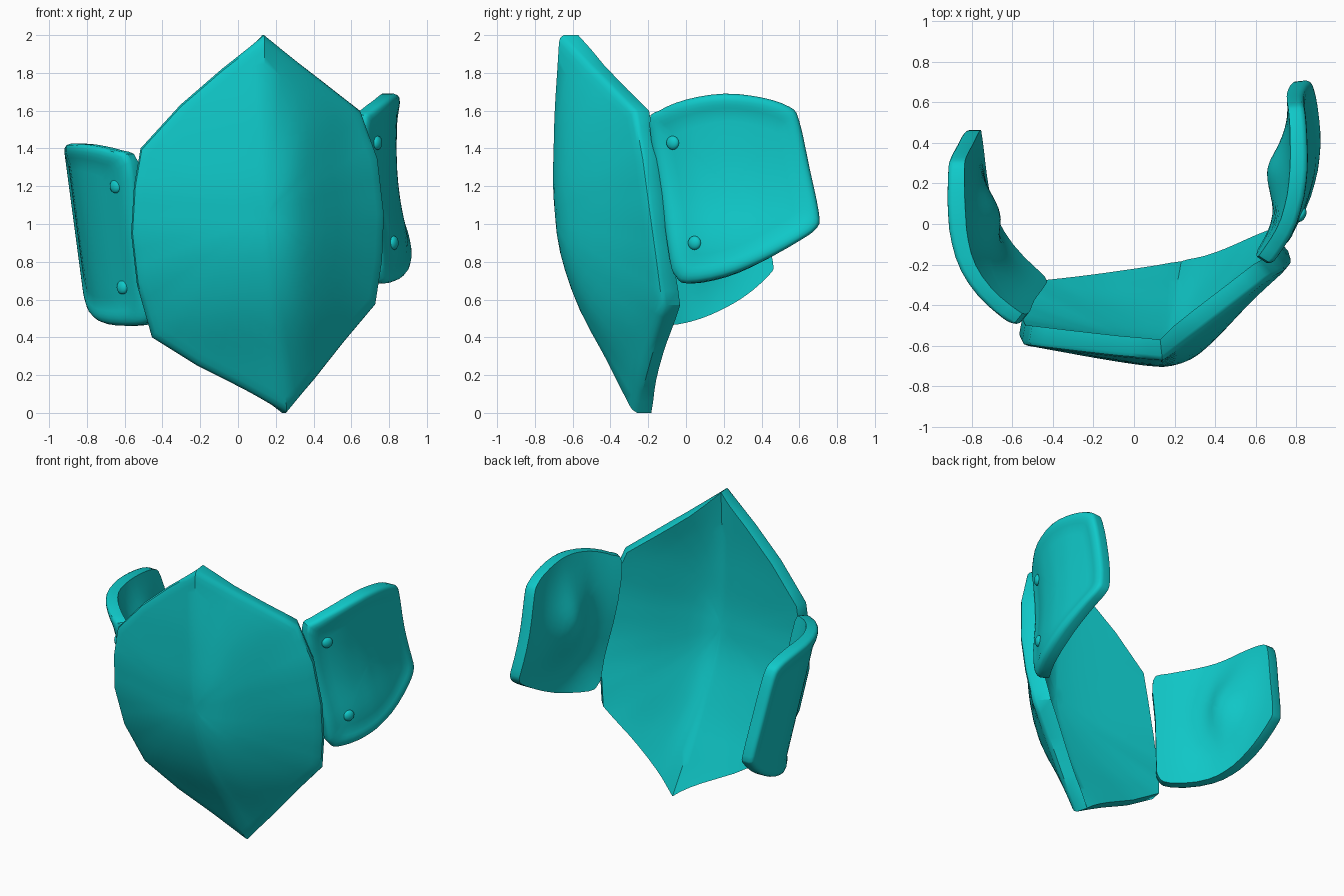
import bpy, bmesh, math
from mathutils import Vector

if "Cube" in bpy.data.objects:
    bpy.data.objects.remove(bpy.data.objects["Cube"])

teal = bpy.data.materials.new("teal")
teal.diffuse_color = (0.005, 0.59, 0.59, 1)
teal.use_nodes = True
teal.node_tree.nodes["Principled BSDF"].inputs["Base Color"].default_value = teal.diffuse_color


def lin(pts, v):
    """Piecewise linear profile, extended past both ends."""
    i = 0
    while i < len(pts) - 2 and v > pts[i + 1][0]:
        i += 1
    (a, p), (b, q) = pts[i], pts[i + 1]
    return p + (q - p) * (v - a) / (b - a)


def smooth(pts, v, w=0.05):
    return sum(lin(pts, v + d * w) for d in (-1, -0.5, 0, 0.5, 1)) / 5


def normal(surf, a, b, outward):
    """Surface normal, kept level and pointing outward."""
    e = 0.06
    n = (surf(a + e, b) - surf(a - e, b)).cross(surf(a, b + e) - surf(a, b - e))
    n.z = 0
    n.normalize()
    return n if n.dot(outward) > 0 else -n


def finish(obj):
    obj.data.materials.append(teal)
    bpy.ops.object.select_all(action='DESELECT')
    obj.select_set(True)
    bpy.context.view_layer.objects.active = obj
    bpy.ops.object.shade_smooth_by_angle(angle=math.radians(38))


def subdivide(outline, rounded):
    """Three points per outline edge, straight or on a rounded curve."""
    n = len(outline)
    loop = []
    for i in range(n):
        o, p, q, r = (Vector(outline[(i + k) % n]) for k in (-1, 0, 1, 2))
        for t in (0, 1 / 3, 2 / 3):
            c = p.lerp(q, t)
            if rounded:
                c = 0.5 * (2 * p + (q - o) * t + (2 * o - 5 * p + 4 * q - r) * t ** 2
                           + (3 * p - o - 3 * q + r) * t ** 3)
            loop.append(c)
    return loop


def shell(name, outline, centre, surf, outward, thick, lift, rounded):
    """Curved plate: rings from the front centre, round the rim, to the back centre.
    A third outline value fixes the rim's y, blended in towards the edge."""
    loop = subdivide(outline, rounded)
    c = Vector(centre)
    steps = (0.1, 0.2, 0.3, 0.4, 0.5, 0.6, 0.7, 0.78, 0.84, 0.88, 0.92, 0.96)
    rings = [(t, 0) for t in steps] + [(0.985, 0.05), (1, 0.22), (1, 1)]
    rings += [(t, 1) for t in reversed(steps)]

    def place(rim, t, depth):
        p = c.lerp(rim.xy, t)
        nv = normal(surf, p.x, p.y, outward)
        d = depth * thick(p.x, p.y)
        pos = surf(p.x, p.y) - nv * (d - (1 - depth) * lift(t))
        if len(rim) == 3:
            pos.y += (rim.z - surf(rim.x, rim.y).y) * t ** 3
        return pos

    bm = bmesh.new()
    first = bm.verts.new(place(loop[0], 0, 0))
    grid = [[bm.verts.new(place(p, t, d)) for p in loop] for t, d in rings]
    last = bm.verts.new(place(loop[0], 0, 1))
    m = len(loop)
    for i in range(m):
        j = (i + 1) % m
        bm.faces.new((first, grid[0][i], grid[0][j]))
        bm.faces.new((last, grid[-1][j], grid[-1][i]))
        for r, s in zip(grid, grid[1:]):
            bm.faces.new((r[i], s[i], s[j], r[j]))
    bmesh.ops.recalc_face_normals(bm, faces=bm.faces)
    mesh = bpy.data.meshes.new(name)
    bm.to_mesh(mesh)
    bm.free()
    obj = bpy.data.objects.new(name, mesh)
    bpy.context.collection.objects.link(obj)
    finish(obj)


def rivet(name, surf, a, b, outward):
    """Low dome lying on a side plate."""
    nv = normal(surf, a, b, outward)
    bpy.ops.mesh.primitive_uv_sphere_add(segments=16, ring_count=10, radius=0.037,
                                         location=surf(a, b))
    obj = bpy.context.object
    obj.name = name
    obj.scale.z = 0.6
    obj.rotation_euler = nv.to_track_quat('Z', 'Y').to_euler()
    finish(obj)


# Front plate: vertical crest plus a lopsided sideways fall-off, with a straight-edged rim
crest = [(0, -0.28), (0.2, -0.385), (0.33, -0.45), (0.5, -0.55), (0.7, -0.63), (0.9, -0.685),
         (1.2, -0.71), (1.6, -0.70), (2, -0.67)]
fall = [(-0.72, 0.115), (-0.3, 0.035), (-0.06, 0), (0.06, 0), (0.2, 0.10), (0.33, 0.26),
        (0.5, 0.42), (0.58, 0.49)]


def front_surf(x, z):
    return Vector((x, smooth(crest, z, 0.08) + smooth(fall, x - 0.22 + 0.035 * z, 0.1), z))


# x, z, y of the rim
front_outline = [(0.14, 2, -0.67), (-0.09, 1.82, -0.65), (-0.31, 1.63, -0.625),
                 (-0.52, 1.40, -0.60), (-0.555, 1.2, -0.595), (-0.57, 0.95, -0.565),
                 (-0.54, 0.68, -0.50), (-0.46, 0.40, -0.385), (-0.22, 0.25, -0.35),
                 (0.02, 0.13, -0.315), (0.26, 0, -0.28), (0.42, 0.18, -0.23),
                 (0.58, 0.38, -0.175), (0.74, 0.57, -0.12), (0.775, 0.8, -0.15),
                 (0.785, 1.05, -0.185), (0.75, 1.35, -0.225), (0.66, 1.6, -0.27),
                 (0.45, 1.765, -0.43)]
shell("front_plate", front_outline, (0.15, 1.05), front_surf, Vector((0, -1, 0)),
      lambda a, b: 0.1 + 0.02 * math.exp(-((b - 0.6) / 0.25) ** 2), lambda t: 0, False)

# Side plates: bent round the back, leaning, with a raised rim and an inner pad
right_bend = [(-0.2, 0.67), (-0.1, 0.735), (0, 0.785), (0.15, 0.825), (0.3, 0.84),
              (0.5, 0.835), (0.7, 0.815)]
right_lean = [(0.68, 0.065), (0.8, 0.075), (0.95, 0.06), (1.08, 0.025), (1.3, 0),
              (1.55, 0), (1.7, 0.01)]
left_bend = [(-0.5, -0.60), (-0.43, -0.69), (-0.32, -0.79), (-0.2, -0.86), (-0.05, -0.90),
             (0.1, -0.91), (0.33, -0.91)]


def right_surf(y, z):
    x = smooth(right_bend, y - 0.133 * (1.6 - z), 0.04) + smooth(right_lean, z, 0.08)
    return Vector((x, y, z))


def left_surf(y, z):
    s = (1.4 - z) / 0.9
    return Vector((smooth(left_bend, y - 0.18 * s, 0.04) + 0.12 * s, y, z))


right_outline = [(-0.2, 1.53), (-0.15, 1.6), (0, 1.66), (0.2, 1.69), (0.4, 1.67), (0.55, 1.62),
                 (0.6, 1.55), (0.655, 1.3), (0.705, 1.06), (0.695, 0.98), (0.6, 0.91),
                 (0.4, 0.80), (0.2, 0.72), (0, 0.685), (-0.06, 0.72), (-0.09, 0.8), (-0.14, 1.15)]
left_outline = [(-0.5, 1.33), (-0.45, 1.39), (-0.3, 1.42), (-0.1, 1.425), (0.1, 1.42),
                (0.27, 1.39), (0.33, 1.32), (0.4, 1.05), (0.46, 0.80), (0.44, 0.73),
                (0.3, 0.61), (0.12, 0.52), (-0.07, 0.47), (-0.27, 0.465), (-0.33, 0.52),
                (-0.36, 0.64), (-0.43, 1)]


def pad(cy, cz):
    return lambda y, z: 0.07 + 0.11 * math.exp(-((y - cy) / 0.2) ** 2 - ((z - cz) / 0.27) ** 2)


rim = [(0, 0), (0.8, 0), (0.86, 0.01), (0.92, 0.012), (0.97, 0.008), (1, 0)]
for name, outline, centre, surf, side, spots in (
        ("right", right_outline, (0.24, 1.2), right_surf, 1, [(-0.07, 1.43), (0.045, 0.9)]),
        ("left", left_outline, (0.02, 0.95), left_surf, -1, [(-0.40, 1.2), (-0.26, 0.665)])):
    out = Vector((side, 0, 0))
    shell(name + "_side_plate", outline, centre, surf, out, pad(centre[0], centre[1] + 0.05),
          lambda t: lin(rim, t), True)
    for k, (a, b) in enumerate(spots):
        rivet(name + "_rivet_" + ("upper", "lower")[k], surf, a, b, out)
